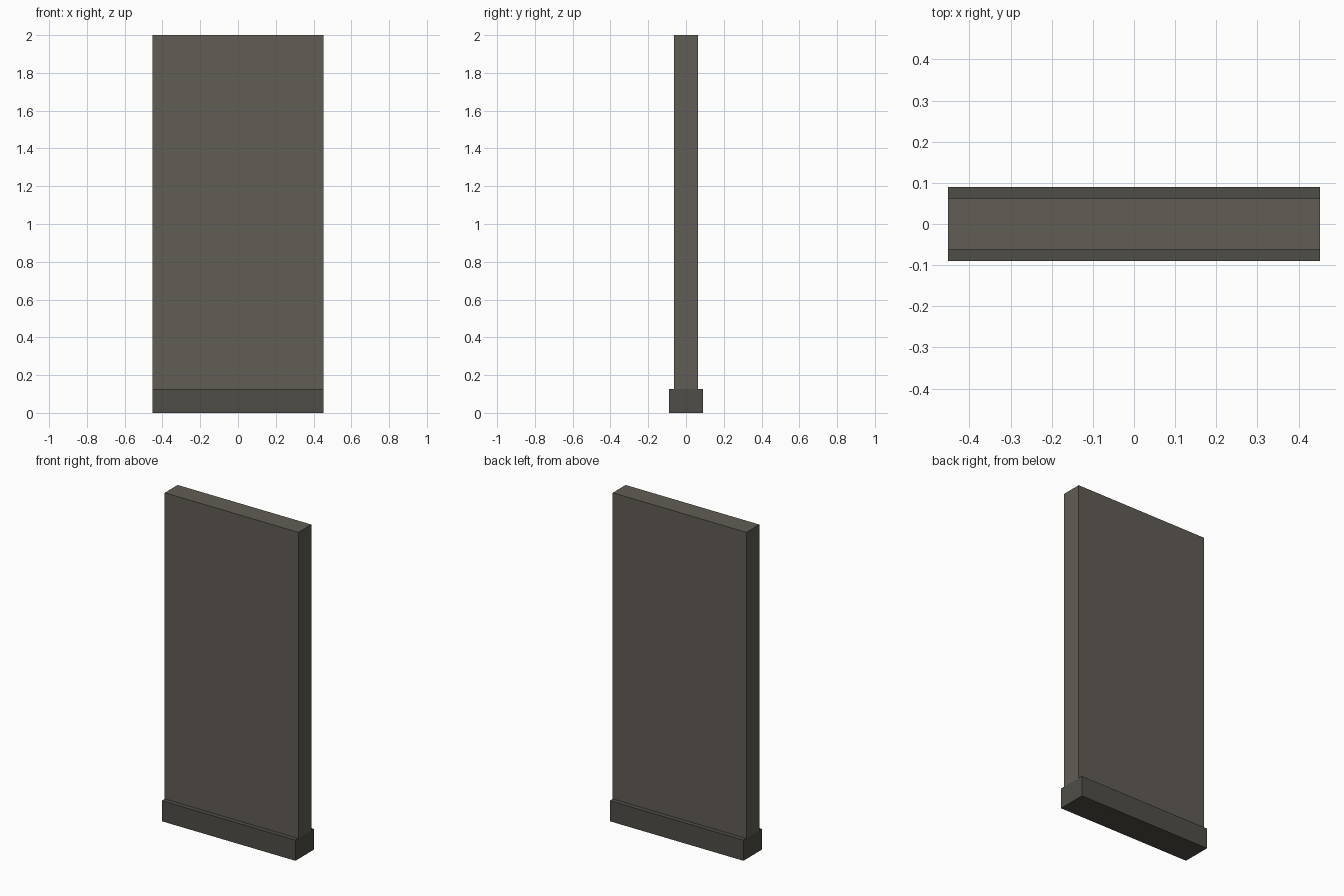
import bpy

if "Cube" in bpy.data.objects:
    bpy.data.objects.remove(bpy.data.objects["Cube"])

HALF_W = 0.4525
BASE_H = 0.126


def material(name, color):
    mat = bpy.data.materials.new(name)
    mat.diffuse_color = color
    mat.use_nodes = True
    mat.node_tree.nodes["Principled BSDF"].inputs["Base Color"].default_value = mat.diffuse_color
    return mat


def box(name, half_depth, z0, z1, mat):
    bpy.ops.mesh.primitive_cube_add(size=1, location=(0, 0, (z0 + z1) / 2))
    obj = bpy.context.object
    obj.name = name
    obj.scale = (2 * HALF_W, 2 * half_depth, z1 - z0)
    bpy.ops.object.transform_apply(location=False, rotation=False, scale=True)
    obj.data.materials.append(mat)
    return obj


# Wall panel standing on the plinth
box("wall_panel", 0.0625, BASE_H, 2.0, material("wall_grey", (0.12, 0.11, 0.09, 1)))

# Thicker, darker skirting base, flush with the panel ends
box("skirting_base", 0.0905, 0.0, BASE_H, material("base_grey", (0.08, 0.075, 0.062, 1)))
